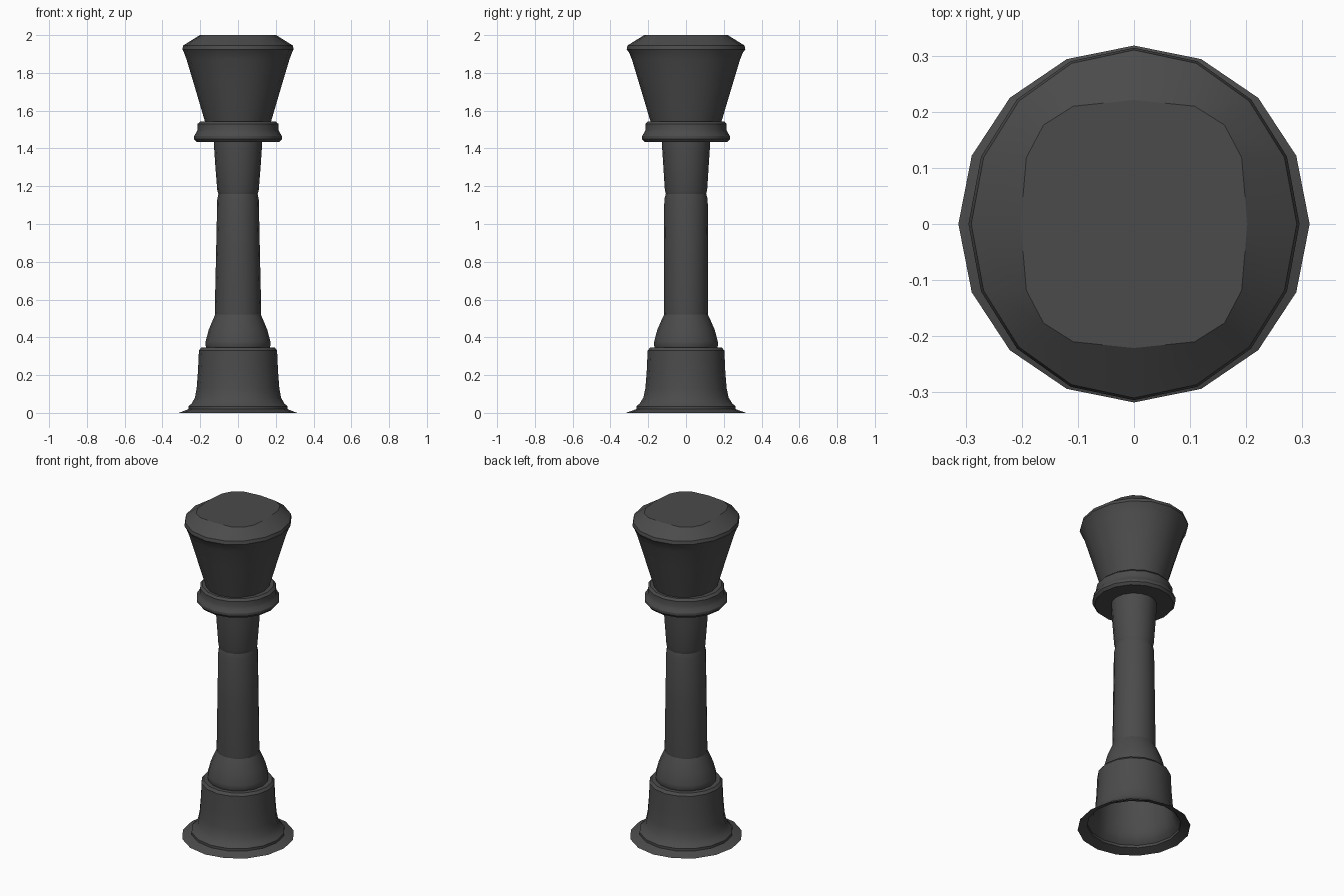
import bpy
import bmesh
from math import cos, sin, pi, radians, copysign

if "Cube" in bpy.data.objects:
    bpy.data.objects.remove(bpy.data.objects["Cube"], do_unlink=True)

SIDES = 16

iron = bpy.data.materials.new("dark_grey_iron")
iron.use_nodes = True
GREY = (0.07, 0.07, 0.07, 1)
iron.diffuse_color = GREY
bsdf = iron.node_tree.nodes["Principled BSDF"]
bsdf.inputs["Base Color"].default_value = GREY
bsdf.inputs["Roughness"].default_value = 0.7


def power(v, p):
    return copysign(abs(v) ** p, v) if abs(v) > 1e-6 else 0.0


def turned_part(name, rings, cap=False):
    """Loft oval rings (z, x radius, y radius[, squareness]) from bottom to top."""
    bm = bmesh.new()
    loops = []
    for z, rx, ry, *square in rings:
        p = square[0] if square else 1
        angles = [2 * pi * i / SIDES for i in range(SIDES)]
        loops.append([bm.verts.new((rx * power(cos(a), p), ry * power(sin(a), p), z))
                      for a in angles])
    for low, high in zip(loops, loops[1:]):
        for i in range(SIDES):
            j = (i + 1) % SIDES
            bm.faces.new((low[i], low[j], high[j], high[i]))
    if cap:
        bm.faces.new(loops[-1])
    mesh = bpy.data.meshes.new(name)
    bm.to_mesh(mesh)
    bm.free()
    mesh.materials.append(iron)
    obj = bpy.data.objects.new(name, mesh)
    bpy.context.collection.objects.link(obj)
    bpy.ops.object.select_all(action='DESELECT')
    obj.select_set(True)
    bpy.context.view_layer.objects.active = obj
    bpy.ops.object.shade_smooth_by_angle(angle=radians(30))
    return obj


# Hollow base with a thin flared foot, open underneath
turned_part("base", [
    (0, 0.313, 0.318), (0.02, 0.262, 0.262), (0.035, 0.262, 0.262),
    (0.05, 0.245, 0.245), (0.08, 0.228, 0.226), (0.13, 0.219, 0.215),
    (0.22, 0.212, 0.208), (0.33, 0.207, 0.203), (0.345, 0.195, 0.19),
    (0.345, 0.168, 0.165)])

# Bell-shaped step between base and shaft
turned_part("bell", [
    (0.345, 0.168, 0.165), (0.36, 0.173, 0.17), (0.38, 0.171, 0.168),
    (0.44, 0.155, 0.152), (0.5, 0.13, 0.126), (0.52, 0.121, 0.116)])

# Column shaft
turned_part("shaft", [
    (0.52, 0.121, 0.116), (0.54, 0.123, 0.117), (0.85, 0.116, 0.117),
    (1.13, 0.11, 0.115), (1.16, 0.104, 0.107)])

# Widening neck
turned_part("neck", [
    (1.16, 0.104, 0.107), (1.18, 0.11, 0.112), (1.32, 0.121, 0.121),
    (1.41, 0.127, 0.127), (1.435, 0.127, 0.127)])

# Moulded collar with a flat underside
turned_part("collar", [
    (1.435, 0.127, 0.127), (1.435, 0.22, 0.22), (1.45, 0.233, 0.233),
    (1.465, 0.233, 0.233), (1.485, 0.22, 0.22), (1.5, 0.214, 0.214),
    (1.53, 0.214, 0.214), (1.543, 0.2, 0.203), (1.543, 0.175, 0.188)])

# Flared head with a bevelled top
turned_part("head", [
    (1.543, 0.175, 0.188), (1.6, 0.192, 0.205), (1.75, 0.236, 0.25),
    (1.87, 0.272, 0.286), (1.905, 0.285, 0.3), (1.925, 0.295, 0.314),
    (1.945, 0.29, 0.31), (2.0, 0.202, 0.221, 0.65)], cap=True)
